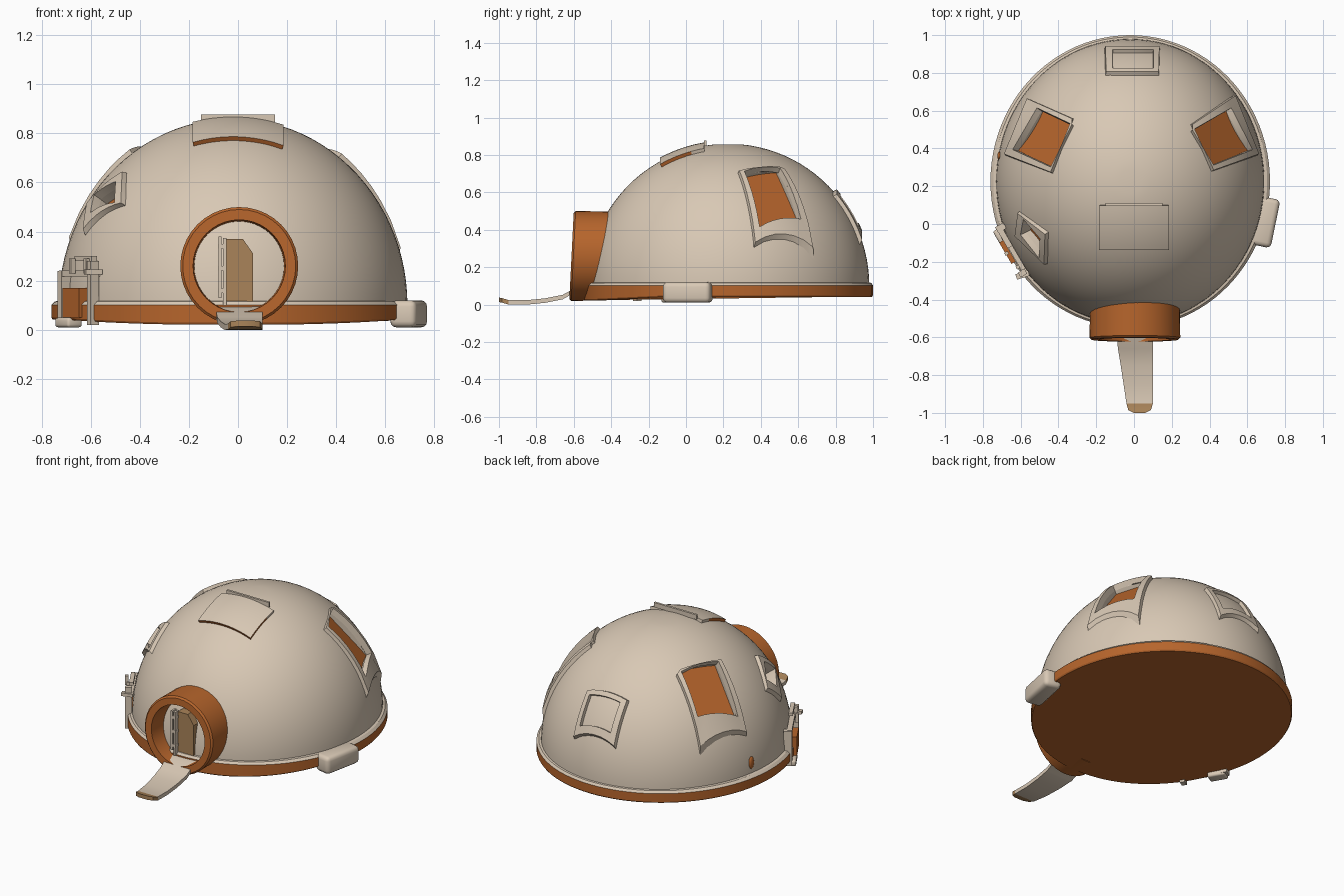
import bpy, bmesh, math
from mathutils import Vector, Matrix

if "Cube" in bpy.data.objects:
    bpy.data.objects.remove(bpy.data.objects["Cube"])

def material(name, rgb):
    m = bpy.data.materials.new(name)
    m.diffuse_color = (*rgb, 1)
    m.use_nodes = True
    m.node_tree.nodes["Principled BSDF"].inputs["Base Color"].default_value = m.diffuse_color
    return m

MATS = [material("warm_beige", (0.69, 0.58, 0.46)),
        material("rust_orange", (0.47, 0.13, 0.025)),
        material("tan_brown", (0.40, 0.23, 0.10))]
BEIGE, ORANGE, TAN = 0, 1, 2
C = Vector((-0.02, 0.225, 0.10))      # dome centre
R = Vector((0.71, 0.755, 0.76))       # dome radii

def finish(name, bm, rule=BEIGE, smooth=None):
    bmesh.ops.recalc_face_normals(bm, faces=bm.faces)
    for f in bm.faces:
        f.material_index = rule(f) if callable(rule) else rule
    me = bpy.data.meshes.new(name)
    bm.to_mesh(me)
    bm.free()
    ob = bpy.data.objects.new(name, me)
    bpy.context.collection.objects.link(ob)
    for m in MATS:
        me.materials.append(m)
    if smooth:
        shade(ob, smooth)
    return ob

def shade(ob, deg):
    bpy.ops.object.select_all(action='DESELECT')
    ob.select_set(True)
    bpy.context.view_layer.objects.active = ob
    bpy.ops.object.shade_smooth_by_angle(angle=math.radians(deg))

def loft(loops, closed=False, caps=True):
    """Skin a list of equal-length point loops."""
    bm = bmesh.new()
    vs = [[bm.verts.new(p) for p in l] for l in loops]
    n = len(vs[0])
    pairs = list(zip(vs, vs[1:])) + ([(vs[-1], vs[0])] if closed else [])
    for a, b in pairs:
        for i in range(n):
            bm.faces.new((a[i], a[(i + 1) % n], b[(i + 1) % n], b[i]))
    if caps and not closed:
        bm.faces.new(vs[0])
        bm.faces.new(vs[-1])
    return bm

def box(name, centre, size, rot=0, mat=BEIGE, bevel=0):
    bm = bmesh.new()
    bmesh.ops.create_cube(bm, size=1)
    bmesh.ops.scale(bm, vec=size, verts=bm.verts)
    if bevel:
        bmesh.ops.bevel(bm, geom=bm.edges[:], offset=bevel, segments=3, affect='EDGES', profile=0.5)
    bmesh.ops.transform(bm, matrix=Matrix.Translation(centre) @ Matrix.Rotation(rot, 4, 'Z'), verts=bm.verts)
    return finish(name, bm, mat, 35 if bevel else None)

def normal_at(p):
    return Vector([(p[i] - C[i]) / R[i] ** 2 for i in range(3)]).normalized()

def on_dome(x, y, off=0.0):
    h = 1 - ((x - C.x) / R.x) ** 2 - ((y - C.y) / R.y) ** 2
    p = Vector((x, y, C.z + R.z * math.sqrt(max(h, 0.004))))
    return p + normal_at(p) * off

def densify(poly, n=6):
    out = []
    for a, b in zip(poly, poly[1:] + poly[:1]):
        out += [(a[0] + (b[0] - a[0]) * t / n, a[1] + (b[1] - a[1]) * t / n) for t in range(n)]
    return out

def ring(rx, ry, z, n=96):
    return [Vector((C.x + rx * math.cos(2 * math.pi * i / n), C.y + ry * math.sin(2 * math.pi * i / n), z))
            for i in range(n)]

# dome shell
loops = [ring(R.x, R.y, 0.07)]
for k in range(24):
    a = math.pi / 2 * k / 24.3
    loops.append(ring(R.x * math.cos(a), R.y * math.cos(a), C.z + R.z * math.sin(a)))
dome = finish("dome_shell", loft(loops))

# windows: sunken orange panes with raised beige frames (outlines in plan)
WINDOWS = {
    "right_window": ([(0.30, 0.49), (0.50, 0.605), (0.61, 0.39), (0.41, 0.31)],
                     [(0.30, 0.53), (0.53, 0.69), (0.655, 0.36), (0.41, 0.275)]),
    "left_window": ([(-0.32, 0.52), (-0.50, 0.605), (-0.625, 0.39), (-0.43, 0.30)],
                    [(-0.32, 0.56), (-0.57, 0.67), (-0.685, 0.36), (-0.43, 0.265)]),
    "back_window": ([(-0.11, 0.81), (0.10, 0.81), (0.10, 0.905), (-0.11, 0.905)],
                    [(-0.155, 0.785), (0.135, 0.785), (0.14, 0.93), (-0.16, 0.93)]),
    "front_left_window": ([(-0.57, 0.03), (-0.485, -0.07), (-0.49, -0.17), (-0.585, -0.05)],
                          [(-0.61, 0.07), (-0.45, -0.04), (-0.455, -0.215), (-0.625, -0.06)]),
}
for name, (inner, outer) in WINDOWS.items():
    pts = [on_dome(*p) for p in densify(inner)]
    mid = sum(pts, Vector()) / len(pts)
    n = normal_at(on_dome(mid.x, mid.y))
    plane = on_dome(mid.x, mid.y) - n * 0.055
    floor = [p - n * (p - plane).dot(n) for p in pts]
    cutter = finish(name + "_cutter", loft([floor, [p + n * 0.12 for p in pts]]),
                    lambda f: ORANGE if f.normal.dot(n) < -0.9 else BEIGE)
    mod = dome.modifiers.new("cut", 'BOOLEAN')
    mod.object, mod.operation, mod.solver = cutter, 'DIFFERENCE', 'EXACT'
    bpy.context.view_layer.objects.active = dome
    bpy.ops.object.modifier_apply(modifier=mod.name)
    bpy.data.objects.remove(cutter)
    o, i = densify(outer), densify(inner)
    m = [(a[0] * 0.75 + b[0] * 0.25, a[1] * 0.75 + b[1] * 0.25) for a, b in zip(o, i)]
    frame = [[on_dome(*p, d) for p in l] for l, d in ((o, -0.01), (m, 0.02), (i, 0.02), (i, -0.015))]
    finish(name + "_frame", loft(frame, closed=True), BEIGE, 30)
shade(dome, 30)

# roof hatch: raised plate with orange front and side edges
bm = bmesh.new()
N = 10
grid = [[[bm.verts.new(on_dome(-0.18 + 0.36 * i / N, -0.13 + 0.23 * j / N, d)) for i in range(N + 1)]
         for j in range(N + 1)] for d in (-0.01, 0.018)]
for g in grid:
    for j in range(N):
        for i in range(N):
            bm.faces.new((g[j][i], g[j][i + 1], g[j + 1][i + 1], g[j + 1][i]))
edge = ([(0, i) for i in range(N)] + [(j, N) for j in range(N)]
        + [(N, i) for i in range(N, 0, -1)] + [(j, 0) for j in range(N, 0, -1)])
for (a, b), (c, d) in zip(edge, edge[1:] + edge[:1]):
    bm.faces.new((grid[0][a][b], grid[0][c][d], grid[1][c][d], grid[1][a][b]))
bm.normal_update()
finish("roof_hatch", bm, lambda f: ORANGE if abs(f.normal.z) < 0.6 and f.calc_center_median().y < 0.03 else BEIGE, 30)
box("roof_hatch_back_lip", on_dome(0, 0.105, 0.012), (0.30, 0.014, 0.03))

# base band: orange side and underside, beige lip on top
loops = [ring(0.735, 0.77, 0.042), ring(0.74, 0.775, 0.05), ring(0.74, 0.775, 0.102),
         ring(0.725, 0.765, 0.116), ring(0.70, 0.745, 0.12)]
for l in loops[:2]:
    for p in l:
        p.z -= 0.02 * max(0, min(1, (-0.1 - p.y) / 0.4))
finish("base_band", loft(loops),
       lambda f: BEIGE if f.calc_center_median().z > 0.104 else ORANGE, 30)

# entrance portal: thick tube, front leaning slightly forward at the foot
def circle(r, y, n=40):
    pts = []
    for i in range(n):
        a = 2 * math.pi * i / n
        z = 0.26 + r * math.sin(a)
        pts.append((0.005 + r * math.cos(a), y - (0.5 - z) * 0.05, z))
    return pts
finish("entrance_portal", loft([circle(0.238, -0.40), circle(0.24, -0.59), circle(0.23, -0.60),
                                circle(0.188, -0.60), circle(0.18, -0.40)], closed=True), ORANGE, 30)

# entrance door with a clipped corner, and its hinge rails
door = [(-0.05, 0.11), (0.062, 0.11), (0.062, 0.31), (0.02, 0.37), (-0.05, 0.37)]
finish("entrance_door", loft([[(x, y, z) for x, z in door] for y in (-0.45, -0.535)]), TAN)
for k, (x, z0, z1) in enumerate([(-0.073, 0.13, 0.38), (-0.054, 0.10, 0.375)]):
    box(f"door_rail_{k}", (x, -0.545, (z0 + z1) / 2), (0.013, 0.04, z1 - z0))
for k, z in enumerate((0.16, 0.25, 0.34)):
    box(f"door_hinge_{k}", (-0.064, -0.55, z), (0.035, 0.03, 0.018))

# entry ramp with a tan tip
RAMP = [(-0.54, -0.09, 0.10, 0.095), (-0.60, -0.09, 0.10, 0.085), (-0.66, -0.085, 0.10, 0.052),
        (-0.75, -0.07, 0.10, 0.034), (-0.85, -0.055, 0.10, 0.024), (-0.95, -0.04, 0.10, 0.025),
        (-0.985, -0.03, 0.09, 0.035), (-1.0, 0.0, 0.06, 0.038)]
finish("entry_ramp", loft([[(a, y, z), (b, y, z), (b, y, max(0, z - 0.024)), (a, y, max(0, z - 0.024))]
                           for y, a, b, z in RAMP]),
       lambda f: TAN if f.calc_center_median().y < -0.955 else BEIGE, 30)

# right side pod
box("right_side_pod", (0.695, 0.01, 0.065), (0.11, 0.26, 0.11), rot=-0.2, bevel=0.025)

# left side hatch: posts, beams, orange door and steps
ROT = math.atan2(-0.24, 0.14)
A, B = Vector((-0.72, -0.02, 0)), Vector((-0.59, -0.26, 0))
mid = (A + B) / 2
box("side_hatch_back_post", A + Vector((0.015, 0, 0.13)), (0.035, 0.05, 0.22), ROT)
box("side_hatch_front_post", B + Vector((0, 0, 0.15)), (0.03, 0.04, 0.26), ROT)
box("side_hatch_beam", mid + Vector((0.01, 0, 0.23)), (0.28, 0.03, 0.025), ROT)
box("side_hatch_top_beam", mid + Vector((0.035, -0.04, 0.29)), (0.14, 0.025, 0.02), ROT)
for k, s in enumerate((-0.02, 0.04)):
    box(f"side_hatch_strut_{k}", mid + Vector((s, -0.04 - s * 1.2, 0.26)), (0.018, 0.02, 0.06), ROT)
box("side_hatch_door", mid + Vector((0.0, 0, 0.11)), (0.13, 0.06, 0.12), ROT, ORANGE)
box("side_hatch_step", A + Vector((0.03, -0.05, 0.03)), (0.11, 0.07, 0.04), ROT, bevel=0.012)
box("side_hatch_arm", B + Vector((0, -0.01, 0.235)), (0.07, 0.03, 0.02), 0.3)

# small orange port on the left rear flank
bm = bmesh.new()
bmesh.ops.create_uvsphere(bm, u_segments=16, v_segments=8, radius=1)
bmesh.ops.scale(bm, vec=(0.012, 0.022, 0.04), verts=bm.verts)
bmesh.ops.translate(bm, vec=(-0.712, 0.36, 0.18), verts=bm.verts)
finish("flank_port", bm, ORANGE, 40)
